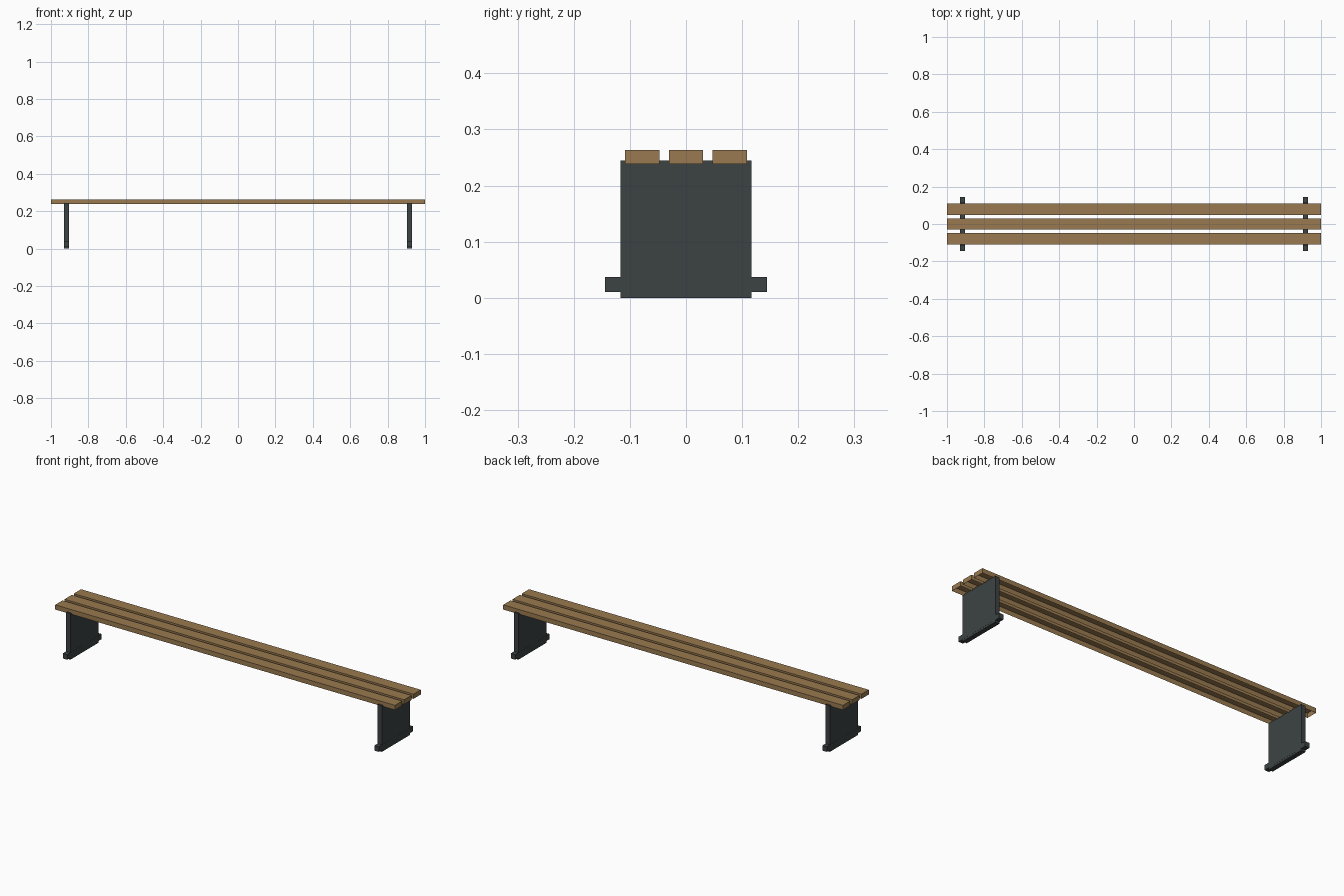
import bpy, bmesh

if "Cube" in bpy.data.objects:
    bpy.data.objects.remove(bpy.data.objects["Cube"])


def material(name, rgb):
    m = bpy.data.materials.new(name)
    m.diffuse_color = (*rgb, 1.0)
    m.use_nodes = True
    m.node_tree.nodes["Principled BSDF"].inputs["Base Color"].default_value = m.diffuse_color
    return m


wood = material("warm wood", (0.32, 0.195, 0.08))
metal = material("dark grey metal", (0.046, 0.055, 0.055))


def box(name, lo, hi, mat, open_bottom=False):
    """Axis-aligned box between two corners, optionally without its underside."""
    bm = bmesh.new()
    bmesh.ops.create_cube(bm, size=1.0)
    for v in bm.verts:
        v.co = [lo[i] + (v.co[i] + 0.5) * (hi[i] - lo[i]) for i in range(3)]
    bm.normal_update()
    if open_bottom:
        under = [f for f in bm.faces if f.normal.z < -0.9]
        bmesh.ops.delete(bm, geom=under, context='FACES_ONLY')
    mesh = bpy.data.meshes.new(name)
    bm.to_mesh(mesh)
    bm.free()
    mesh.materials.append(mat)
    ob = bpy.data.objects.new(name, mesh)
    bpy.context.collection.objects.link(ob)
    return ob


# Three seat slats: shallow shells, open underneath
for name, y in (("front", -0.078), ("middle", 0.0), ("back", 0.078)):
    box(name + "_slat", (-1, y - 0.0305, 0.238), (1, y + 0.0305, 0.263),
        wood, open_bottom=True)

# End panels with a wider foot bar near the ground
for name, x in (("left", -0.917), ("right", 0.917)):
    box(name + "_leg_panel", (x - 0.0125, -0.117, 0.0),
        (x + 0.0125, 0.117, 0.245), metal)
    box(name + "_foot_bar", (x - 0.013, -0.144, 0.01),
        (x + 0.013, 0.144, 0.037), metal)
